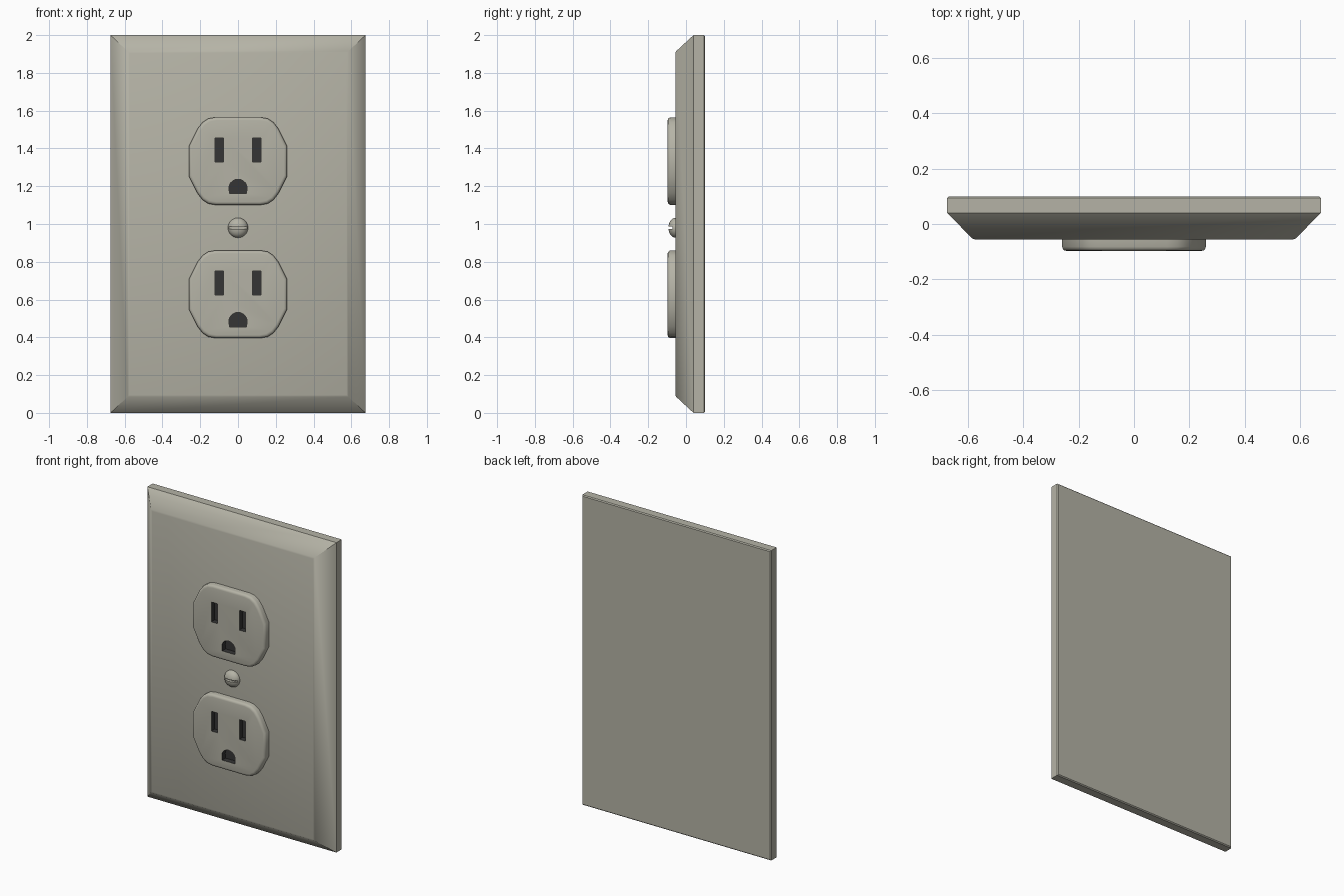
import bpy, bmesh, math
from mathutils import Vector

if "Cube" in bpy.data.objects:
    bpy.data.objects.remove(bpy.data.objects["Cube"])

dark = bpy.data.materials.new("dark_slot")
dark.diffuse_color = (0.035, 0.035, 0.035, 1)
dark.use_nodes = True
dark.node_tree.nodes["Principled BSDF"].inputs["Base Color"].default_value = dark.diffuse_color
body = bpy.data.materials.new("warm_grey")
body.diffuse_color = (0.46, 0.45, 0.38, 1)
body.use_nodes = True
body.node_tree.nodes["Principled BSDF"].inputs["Base Color"].default_value = body.diffuse_color


def loft(name, rings, mat):
    """Closed solid through rings of (outline of x,z points, y), back to front."""
    bm = bmesh.new()
    loops = [[bm.verts.new((x, y, z)) for x, z in pts] for pts, y in rings]
    for a, b in zip(loops, loops[1:]):
        for i in range(len(a)):
            j = (i + 1) % len(a)
            bm.faces.new((a[i], a[j], b[j], b[i]))
    bm.faces.new(loops[0])
    bm.faces.new(loops[-1])
    bmesh.ops.recalc_face_normals(bm, faces=bm.faces)
    me = bpy.data.meshes.new(name)
    bm.to_mesh(me)
    bm.free()
    me.materials.append(mat)
    ob = bpy.data.objects.new(name, me)
    bpy.context.collection.objects.link(ob)
    return ob


def activate(ob):
    bpy.ops.object.select_all(action='DESELECT')
    ob.select_set(True)
    bpy.context.view_layer.objects.active = ob


def smooth(ob, angle=40):
    activate(ob)
    bpy.ops.object.shade_smooth_by_angle(angle=math.radians(angle))


def cut(ob, cutters):
    for c in cutters:
        c.hide_render = True
        activate(ob)
        m = ob.modifiers.new("cut", 'BOOLEAN')
        m.operation, m.solver, m.object = 'DIFFERENCE', 'EXACT', c
        m.material_mode = 'TRANSFER'
        bpy.ops.object.modifier_apply(modifier=m.name)
        bpy.data.objects.remove(c)


def rect(hw, z0, z1, cx=0):
    return [(cx - hw, z0), (cx + hw, z0), (cx + hw, z1), (cx - hw, z1)]


# wall plate with chamfered front
plate = loft("wall_plate", [
    (rect(0.669, 0.006, 1.994), 0.10),
    (rect(0.675, 0, 2), 0.094),
    (rect(0.675, 0, 2), 0.04),
    (rect(0.585, 0.085, 1.915), -0.052),
    (rect(0.575, 0.095, 1.905), -0.056)], body)
smooth(plate, 35)

# receptacle outline, mirrored from one quarter
quarter = [(0.26, 0.08), (0.215, 0.17), (0.188, 0.205), (0.158, 0.225), (0.12, 0.232)]
upper = quarter + [(-x, z) for x, z in reversed(quarter)]
outline = upper + [(-x, -z) for x, z in upper]


def inset(d, cz):
    return [(x * (1 - d / 0.26), cz + z * (1 - d / 0.232)) for x, z in outline]


def receptacle(name, cz):
    ob = loft(name, [(inset(0, cz), -0.04), (inset(0, cz), -0.082),
                     (inset(0.003, cz), -0.090), (inset(0.008, cz), -0.095),
                     (inset(0.016, cz), -0.097)], body)
    # two blade slots and a D-shaped ground hole
    holes = [rect(0.023, cz - 0.005, cz + 0.123, s * 0.1) for s in (-1, 1)]
    arc = [(0.048 * math.cos(math.pi * i / 10), cz - 0.142 + 0.046 * math.sin(math.pi * i / 10))
           for i in range(11)]
    holes.append([(0.045, cz - 0.172)] + arc + [(-0.045, cz - 0.172)])
    cut(ob, [loft("hole_cutter", [(h, -0.062), (h, -0.15)], dark) for h in holes])
    smooth(ob)


receptacle("upper_receptacle", 1.333)
receptacle("lower_receptacle", 0.628)

# domed centre screw with a horizontal slot
bpy.ops.mesh.primitive_uv_sphere_add(segments=24, ring_count=16, radius=1,
                                     location=(0, -0.055, 0.98))
screw = bpy.context.object
screw.name = "screw"
screw.scale = (0.053, 0.038, 0.053)
screw.data.materials.append(body)
bpy.ops.object.transform_apply(location=True, rotation=False, scale=True)
slot = rect(0.08, 0.974, 0.986)
cut(screw, [loft("slot_cutter", [(slot, -0.072), (slot, -0.15)], body)])
smooth(screw)
